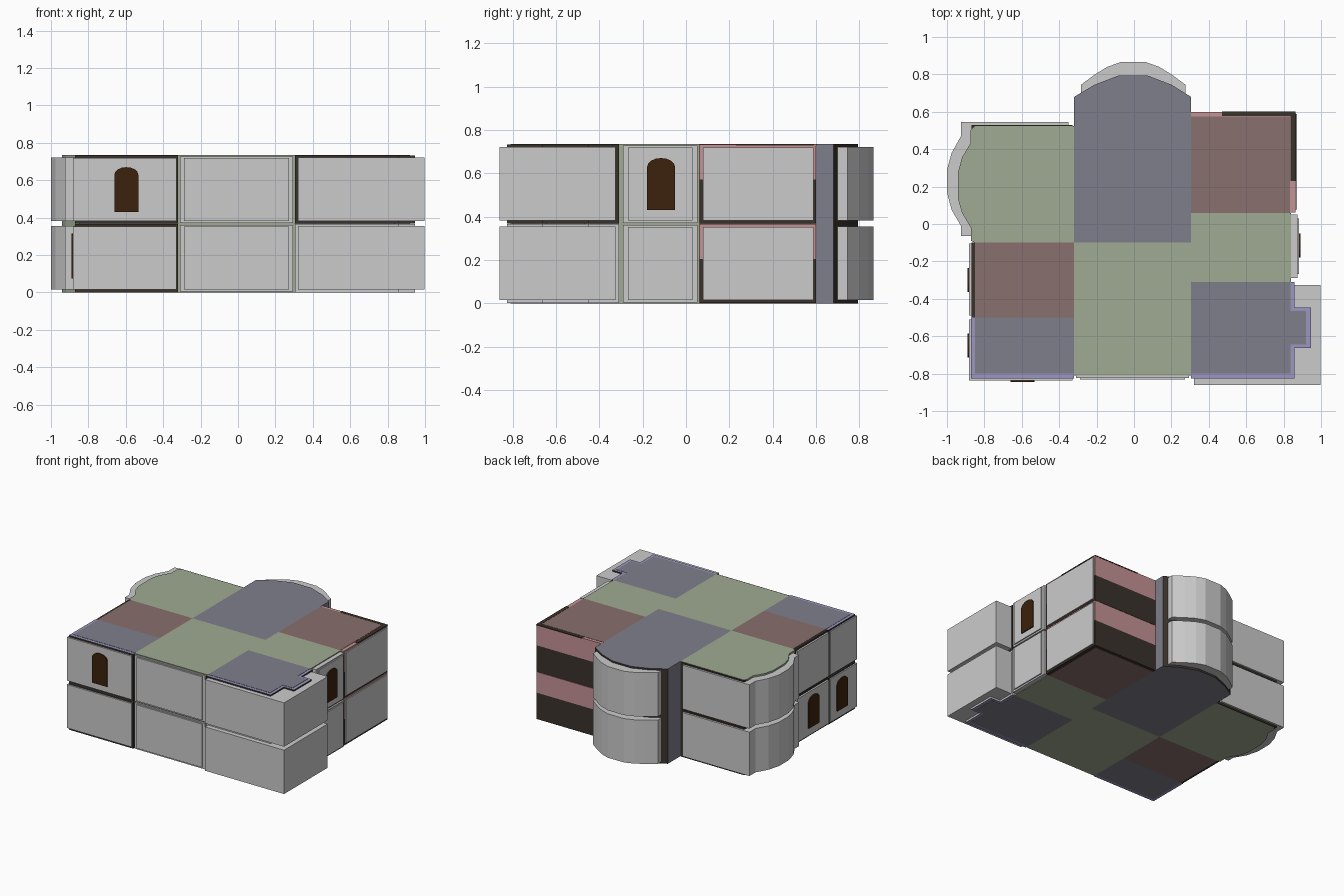
import bpy, bmesh, math
from mathutils import Vector

if "Cube" in bpy.data.objects:
    bpy.data.objects.remove(bpy.data.objects["Cube"])


def material(name, rgb):
    m = bpy.data.materials.new(name)
    m.diffuse_color = (*rgb, 1)
    m.use_nodes = True
    m.node_tree.nodes["Principled BSDF"].inputs["Base Color"].default_value = m.diffuse_color
    return m


GREY = material("wall grey", (0.60, 0.60, 0.60))
GREEN = material("room green", (0.35, 0.405, 0.29))
PURPLE = material("room slate", (0.212, 0.212, 0.262))
RED = material("room red", (0.25, 0.16, 0.153))
DARK = material("dark trim", (0.042, 0.032, 0.024))
DOOR = material("door brown", (0.045, 0.016, 0.004))
PINK = material("wall pink", (0.56, 0.29, 0.30))
LILAC = material("wall lilac", (0.33, 0.305, 0.54))
TOP = 0.735
FLOORS = (("lower", 0.0), ("upper", 0.367))


def solid(name, pts, vec, mat, side=None, rule=None):
    """Extrude a planar outline; side faces passing the rule get a second colour."""
    bm = bmesh.new()
    face = bm.faces.new([bm.verts.new(p) for p in pts])
    ext = bmesh.ops.extrude_face_region(bm, geom=[face], use_keep_orig=True)
    bmesh.ops.translate(bm, vec=Vector(vec),
                        verts=[g for g in ext["geom"] if isinstance(g, bmesh.types.BMVert)])
    bmesh.ops.recalc_face_normals(bm, faces=bm.faces[:])
    bm.normal_update()
    if side:
        for f in bm.faces:
            if abs(f.normal.z) < 0.5 and (rule is None or rule(f.normal)):
                f.material_index = 1
    me = bpy.data.meshes.new(name)
    bm.to_mesh(me)
    bm.free()
    me.materials.append(mat)
    if side:
        me.materials.append(side)
    ob = bpy.data.objects.new(name, me)
    bpy.context.collection.objects.link(ob)
    return ob


def prism(name, pts, z0, z1, mat, side=None, rule=None):
    return solid(name, [(x, y, z0) for x, y in pts], (0, 0, z1 - z0), mat, side, rule)


def rect(x0, x1, y0, y1):
    return [(x0, y0), (x1, y0), (x1, y1), (x0, y1)]


# Room blocks, running through both floors
bay_left = [(-0.32, -0.1), (-0.32, 0.523), (-0.85, 0.523), (-0.875, 0.5), (-0.875, 0.43),
            (-0.92, 0.355), (-0.94, 0.28), (-0.94, 0.13), (-0.92, 0.06),
            (-0.872, -0.02), (-0.872, -0.09), (-0.85, -0.1)]
prism("left_bay_room", bay_left, 0, TOP, GREEN)
bay_back = [(-0.32, -0.1), (0.305, -0.1), (0.305, 0.68), (0.2, 0.745), (0.075, 0.793),
            (-0.085, 0.793), (-0.21, 0.745), (-0.32, 0.68)]
prism("back_bay_room", bay_back, 0, TOP, PURPLE, DARK, lambda n: n.y > 0.3)
prism("hall", [(-0.32, -0.81), (0.305, -0.81), (0.305, -0.31), (0.84, -0.31), (0.84, 0.06),
               (0.305, 0.06), (0.305, -0.1), (-0.32, -0.1)], 0, TOP, GREEN)
prism("left_room", rect(-0.85, -0.32, -0.5, -0.1), 0, TOP, RED)
prism("back_right_room", rect(0.305, 0.835, 0.06, 0.575), 0, TOP, RED)
prism("front_left_room", rect(-0.85, -0.32, -0.8, -0.5), 0, TOP, PURPLE)


def bump_room(x0, x1, y0, y1, b):
    """Room outline with a small square bump on its right side."""
    return [(x0, y0), (x1, y0), (x1, -0.555 - b[1]), (b[0], -0.555 - b[1]),
            (b[0], -0.555 + b[1]), (x1, -0.555 + b[1]), (x1, y1), (x0, y1)]


prism("front_right_room", bump_room(0.305, 0.836, -0.8, -0.31, (0.92, 0.09)), 0, TOP, PURPLE)

# Outer grey shells of the two curved bays
shell_left = [(-0.35, 0.3), (-0.35, 0.545), (-0.925, 0.545), (-0.925, 0.47), (-0.975, 0.38),
              (-1.0, 0.29), (-1.0, 0.17), (-0.975, 0.075), (-0.925, -0.01),
              (-0.925, -0.065), (-0.8, -0.065)]
arc = [(0.275, 0.745), (0.2, 0.80), (0.135, 0.84), (0.065, 0.865)]
shell_back = [(0.275, 0.6)] + arc + [(-x - 0.008, y) for x, y in reversed(arc)] + [(-0.283, 0.6)]


def panel(name, axis, a0, a1, base, outer, z, raised=True, depth=0.03):
    """Grey wall plate on a side; a slightly smaller plate is raised in front of it."""
    s = 1 if outer > 0 else -1
    layers = [(0, outer - s * 0.009), (0.022, outer)] if raised else [(0, outer)]
    for i, (inset, out) in enumerate(layers):
        lo, hi = sorted((base - s * depth, out))
        b0, b1 = a0 + inset, a1 - inset
        box = rect(lo, hi, b0, b1) if axis == "x" else rect(b0, b1, lo, hi)
        cut = 0.004 if raised and i == 0 else 0.016
        prism(f"{name}_{i}", box, z + cut, z + 0.364 - cut * 0.7, GREY)


for level, z in FLOORS:
    h = z + 0.366
    # Lining walls of the rooms, edged with dark trim
    edge = DARK if level == "upper" else GREY
    prism(f"front_right_lining_{level}",
          bump_room(0.305, 0.858, -0.825, -0.31, (0.945, 0.108)), z + 0.001, h, LILAC, edge)
    prism(f"front_left_lining_{level}", rect(-0.872, -0.32, -0.825, -0.5), z + 0.001, h,
          LILAC, DARK)
    prism(f"left_lining_{level}", rect(-0.868, -0.32, -0.5, -0.1), z + 0.001, h, DARK)
    prism(f"left_bay_lining_{level}", rect(-0.87, -0.33, 0.4, 0.53), z + 0.001, h, DARK)
    # Two-tone back right walls: dark below, pink above
    prism(f"back_right_wainscot_{level}", rect(0.305, 0.863, 0.062, 0.6), z + 0.001, z + 0.205, DARK)
    prism(f"back_right_upper_wall_{level}", rect(0.305, 0.863, 0.062, 0.6), z + 0.205, h, PINK)
    # Grey outer walls
    prism(f"left_bay_shell_{level}", shell_left, z + 0.015, z + 0.355, GREY)
    prism(f"back_bay_shell_{level}", shell_back, z + 0.015, z + 0.355, GREY)
    prism(f"front_right_shell_{level}", rect(0.32, 0.997, -0.86, -0.325), z + 0.015, z + 0.355, GREY)
    panel(f"hall_front_panel_{level}", "y", -0.31, 0.295, -0.81, -0.832, z)
    panel(f"hall_right_panel_{level}", "x", -0.29, 0.052, 0.84, 0.882, z)
    panel(f"front_left_panel_{level}", "y", -0.88, -0.33, -0.825, -0.836, z, False)
    panel(f"front_left_side_panel_{level}", "x", -0.836, -0.51, -0.872, -0.882, z, False)
    panel(f"left_panel_{level}", "x", -0.49, -0.105, -0.868, -0.882, z, False)
    panel(f"back_right_panel_{level}", "x", 0.078, 0.588, 0.86, 0.871, z, False, 0.01)

# Dark trim strips along the back right roof edge
prism("back_trim", rect(0.47, 0.863, 0.578, 0.602), 0.727, 0.7345, DARK)
prism("back_side_trim", rect(0.838, 0.865, 0.23, 0.59), 0.727, 0.7345, DARK)


def door(name, axis, centre, surface, z):
    """Arched door plate standing on a wall surface."""
    w, spring, rise = 0.064, 0.2, 0.04
    prof = [(-w, 0), (w, 0)]
    for i in range(9):
        t = math.pi * i / 8
        prof.append((w * math.cos(t), spring + rise * math.sin(t)))
    out = 0.009 if surface > 0 else -0.009
    if axis == "x":
        solid(name, [(surface, centre + a, z + b) for a, b in prof], (out, 0, 0), DOOR)
    else:
        solid(name, [(centre + a, surface, z + b) for a, b in prof], (0, out, 0), DOOR)


# Doors
door("front_door", "y", -0.597, -0.836, 0.43)
door("right_door", "x", -0.115, 0.881, 0.43)
door("left_door_back", "x", -0.3, -0.882, 0.075)
door("left_door_front", "x", -0.65, -0.882, 0.075)
